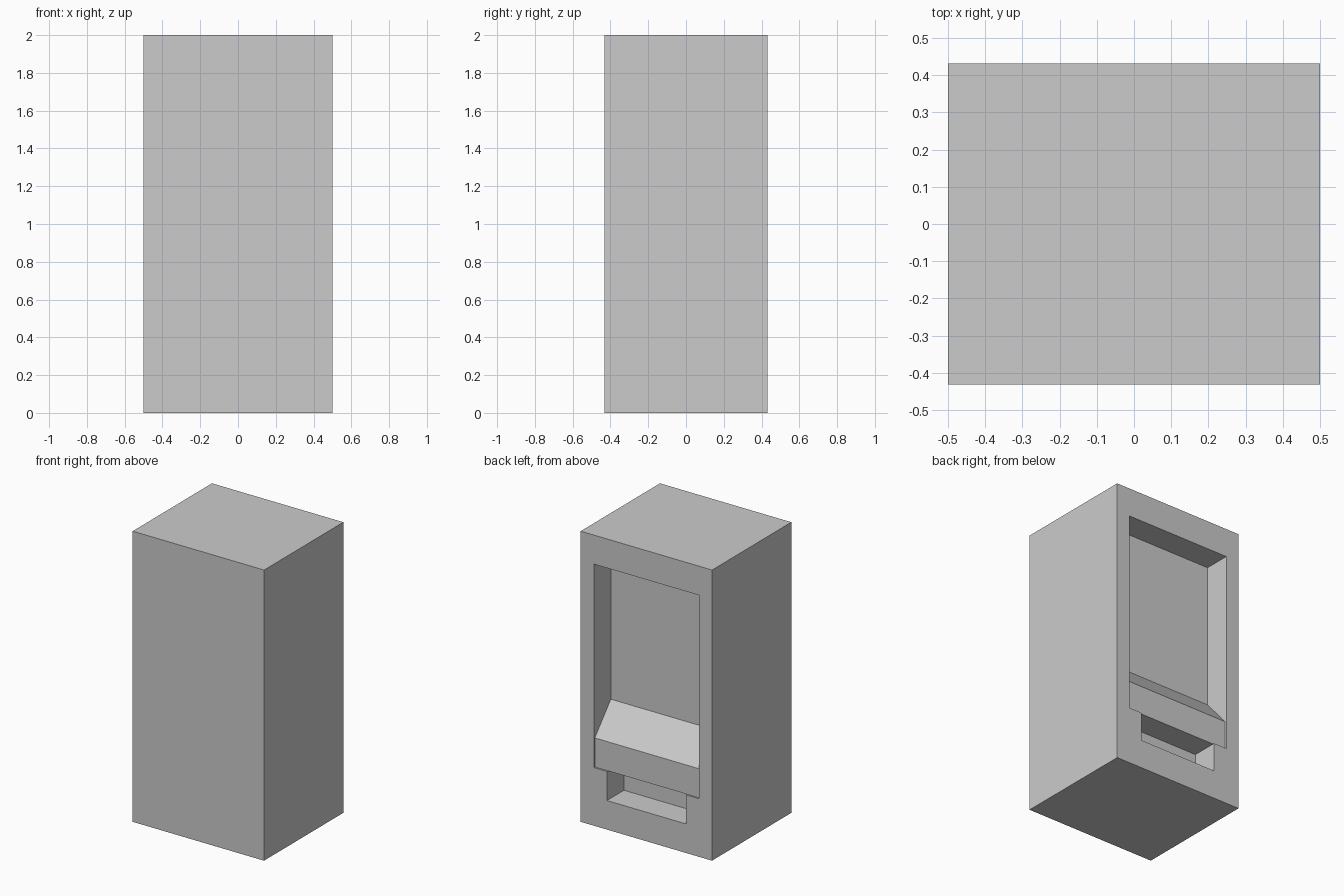
import bpy
import bmesh

WIDTH, HEIGHT, HALF_DEPTH = 1.0, 2.0, 0.431
NICHE_BACK = HALF_DEPTH - 0.185      # depth of both niches
PANEL_FACE = HALF_DEPTH - 0.011      # lower panel sits just inside the frame
OUTSIDE = HALF_DEPTH + 0.1           # cutters reach past the rear face

old = bpy.data.objects.get("Cube")
if old:
    bpy.data.objects.remove(old, do_unlink=True)

grey = bpy.data.materials.new("plain_grey")
grey.use_nodes = True
colour = (0.6, 0.6, 0.6, 1.0)
grey.diffuse_color = colour
grey.node_tree.nodes["Principled BSDF"].inputs["Base Color"].default_value = colour


def extrude_profile(name, profile, width):
    """Sweep a (y, z) outline across x, centred on x = 0."""
    bm = bmesh.new()
    face = bm.faces.new([bm.verts.new((-width / 2, y, z)) for y, z in profile])
    swept = bmesh.ops.extrude_face_region(bm, geom=[face])["geom"]
    verts = [v for v in swept if isinstance(v, bmesh.types.BMVert)]
    bmesh.ops.translate(bm, verts=verts, vec=(width, 0, 0))
    bmesh.ops.recalc_face_normals(bm, faces=bm.faces)
    mesh = bpy.data.meshes.new(name)
    bm.to_mesh(mesh)
    bm.free()
    mesh.materials.append(grey)
    obj = bpy.data.objects.new(name, mesh)
    bpy.context.collection.objects.link(obj)
    return obj


def cut(target, cutter):
    mod = target.modifiers.new(cutter.name, 'BOOLEAN')
    mod.operation = 'DIFFERENCE'
    mod.solver = 'EXACT'
    mod.object = cutter
    cutter.hide_render = True
    cutter.hide_viewport = True
    cutter.display_type = 'WIRE'


# Cabinet body
cabinet = extrude_profile("cabinet_body", [
    (-HALF_DEPTH, 0), (HALF_DEPTH, 0), (HALF_DEPTH, HEIGHT), (-HALF_DEPTH, HEIGHT)], WIDTH)

# Tall rear niche with a sloping shelf above a flat panel
cut(cabinet, extrude_profile("display_niche_cutter", [
    (OUTSIDE, 0.4), (PANEL_FACE, 0.4), (PANEL_FACE, 0.6),
    (NICHE_BACK, 0.8), (NICHE_BACK, 1.8), (OUTSIDE, 1.8)], 0.8))

# Small tray opening under the panel
cut(cabinet, extrude_profile("tray_niche_cutter", [
    (OUTSIDE, 0.2), (OUTSIDE, 0.4), (NICHE_BACK, 0.4), (NICHE_BACK, 0.2)], 0.6))

# Bake the cuts and drop the helpers
bpy.context.view_layer.update()
evaluated = cabinet.evaluated_get(bpy.context.evaluated_depsgraph_get())
baked = bpy.data.meshes.new_from_object(evaluated)
helpers = [m.object for m in cabinet.modifiers]
cabinet.modifiers.clear()
cabinet.data = baked
for helper in helpers:
    bpy.data.objects.remove(helper, do_unlink=True)
